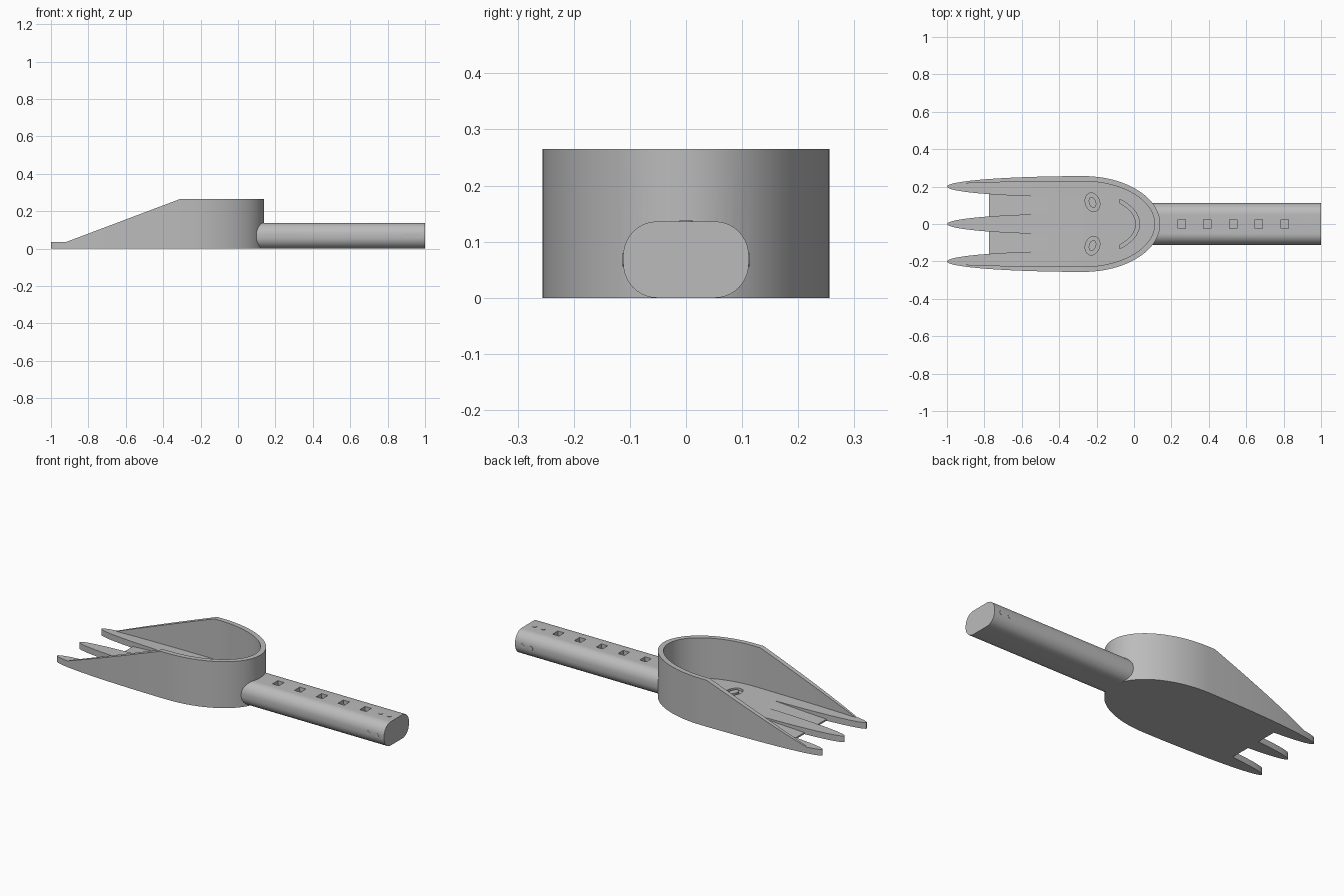
import bpy, bmesh
from math import sin, cos, pi, sqrt, radians

if "Cube" in bpy.data.objects:
    bpy.data.objects.remove(bpy.data.objects["Cube"])

grey = bpy.data.materials.new("plain grey")
grey.use_nodes = True
grey.diffuse_color = (0.5, 0.5, 0.5, 1)
grey.node_tree.nodes["Principled BSDF"].inputs["Base Color"].default_value = (0.5, 0.5, 0.5, 1)

CX = -0.27       # where the straight sides meet the rounded back
FLOOR = 0.035    # floor thickness
PRONG = 0.056    # prong half width
NOTCH = -0.775   # front edge of the floor between prongs


def loft(name, lower, upper):
    """Closed solid between two matching rings of points."""
    bm = bmesh.new()
    a = [bm.verts.new(p) for p in lower]
    b = [bm.verts.new(p) for p in upper]
    bm.faces.new(a)
    bm.faces.new(b)
    for i in range(len(a)):
        j = (i + 1) % len(a)
        bm.faces.new((a[i], a[j], b[j], b[i]))
    bmesh.ops.recalc_face_normals(bm, faces=bm.faces)
    me = bpy.data.meshes.new(name)
    bm.to_mesh(me)
    bm.free()
    me.materials.append(grey)
    ob = bpy.data.objects.new(name, me)
    bpy.context.collection.objects.link(ob)
    return ob


def prism(name, pts, z0, z1):
    return loft(name, [(x, y, z0) for x, y in pts], [(x, y, z1) for x, y in pts])


def combine(target, tool, operation):
    mod = target.modifiers.new(operation, "BOOLEAN")
    mod.operation, mod.solver, mod.object = operation, "EXACT", tool
    bpy.context.view_layer.objects.active = target
    bpy.ops.object.modifier_apply(modifier=mod.name)
    bpy.data.objects.remove(tool)


def arc(cx, cy, rx, ry, a0, a1, n):
    angles = [radians(a0 + (a1 - a0) * i / n) for i in range(n + 1)]
    return [(cx + rx * cos(a), cy + ry * sin(a)) for a in angles]


def edge(x, y, side):
    """Point on the side of a prong centred on y."""
    return (x, y + side * PRONG * sqrt(max(0, 1 - ((x - CX) / 0.73) ** 2)))


def prong_side(y, side):
    """Curved prong side from its tip back to the notch."""
    end = NOTCH - CX
    return [edge(CX + end - (0.73 + end) * sin(pi / 2 * (1 - i / 10)), y, side)
            for i in range(11)]


# Scoop body: rounded back, long sides and three prongs
outline = arc(CX, 0, 0.41, 0.256, -90, 90, 48)
outline += arc(CX, 0.2, 0.73, PRONG, 90, 180, 28)[1:]
outline += prong_side(0.2, -1)[1:]
outline += prong_side(0, 1)[::-1] + prong_side(0, -1)[1:]
outline += prong_side(-0.2, 1)[::-1]
outline += arc(CX, -0.2, 0.73, PRONG, 180, 270, 28)[1:-1]
body = prism("scoop", outline, 0, 0.265)

# Handle with a rounded, flat-topped cross-section
section = []
for cy, cz, a in ((0.052, 0.074, 0), (-0.052, 0.074, 90),
                  (-0.052, 0.062, 180), (0.052, 0.062, 270)):
    section += arc(cy, cz, 0.06, 0.062, a, a + 90, 10)
handle = loft("handle", [(0.0, y, z) for y, z in section], [(1.0, y, z) for y, z in section])
combine(body, handle, "UNION")

# Sloping rim
slope = [(-1.2, FLOOR), (-0.92, FLOOR), (-0.31, 0.265), (-0.31, 0.4), (-1.2, 0.4)]
combine(body, loft("rim_cutter", [(x, -0.5, z) for x, z in slope],
                   [(x, 0.5, z) for x, z in slope]), "DIFFERENCE")

# Hollow interior, open at the front
inner = arc(CX, 0, 0.38, 0.228, -90, 90, 48)
inner += arc(CX, 0.2, 0.8, 0.028, 90, 180, 20)[1:]
inner += arc(CX, -0.2, 0.8, 0.028, 180, 270, 20)[:-1]
combine(body, prism("hollow_cutter", inner, FLOOR, 0.5), "DIFFERENCE")

# Floor ramps that thin out towards the notches
for s in (1, -1):
    xs = [-0.79 + 0.34 * i / 12 for i in range(13)]
    gap = [edge(x, 0.2, -1) for x in xs] + [edge(x, 0, 1) for x in xs[::-1]]
    low = [(x, s * y, 0.008 + (FLOOR - 0.008) * (x + 0.79) / 0.34) for x, y in gap]
    combine(body, loft("ramp_cutter", low, [(x, y, 0.1) for x, y, z in low]), "DIFFERENCE")

# Engraved eyes with a raised pupil in each
for s in (1, -1):
    for rx, ry, op in ((0.038, 0.051, "DIFFERENCE"), (0.019, 0.03, "UNION")):
        t = radians(18)
        pts = [(-0.222 + x * cos(t) - y * sin(t), s * (0.116 + x * sin(t) + y * cos(t)))
               for x, y in arc(0, 0, rx, ry, 0, 360, 32)[:-1]]
        z0, z1 = (0.022, 0.1) if op == "DIFFERENCE" else (0.015, FLOOR)
        combine(body, prism("eye", pts, z0, z1), op)

# Engraved smile
smile = arc(CX, 0, 0.30, 0.173, -50, 50, 32) + arc(CX, 0, 0.28, 0.155, 46, -46, 32)
combine(body, prism("smile", smile, 0.022, 0.1), "DIFFERENCE")

# Square grip pockets along the handle
for i in range(5):
    x = 0.255 + 0.1375 * i
    pocket = [(x - 0.02, -0.024), (x + 0.02, -0.024), (x + 0.02, 0.024), (x - 0.02, 0.024)]
    combine(body, prism("pocket", pocket, 0.112, 0.2), "DIFFERENCE")

body.name = "scoop_with_handle"

# Tiny grip studs near the end of the handle
for x in (0.90, 0.955):
    dot = arc(x, 0, 0.012, 0.012, 0, 360, 16)[:-1]
    prism("top_stud", dot, 0.13, 0.138)
    for s in (1, -1):
        loft("side_stud", [(u, s * 0.105, 0.068 + v) for u, v in dot],
             [(u, s * 0.1135, 0.068 + v) for u, v in dot])

# Smooth curves, crisp edges
bpy.ops.object.select_all(action="DESELECT")
body.select_set(True)
bpy.context.view_layer.objects.active = body
bpy.ops.object.shade_smooth_by_angle(angle=radians(30))
